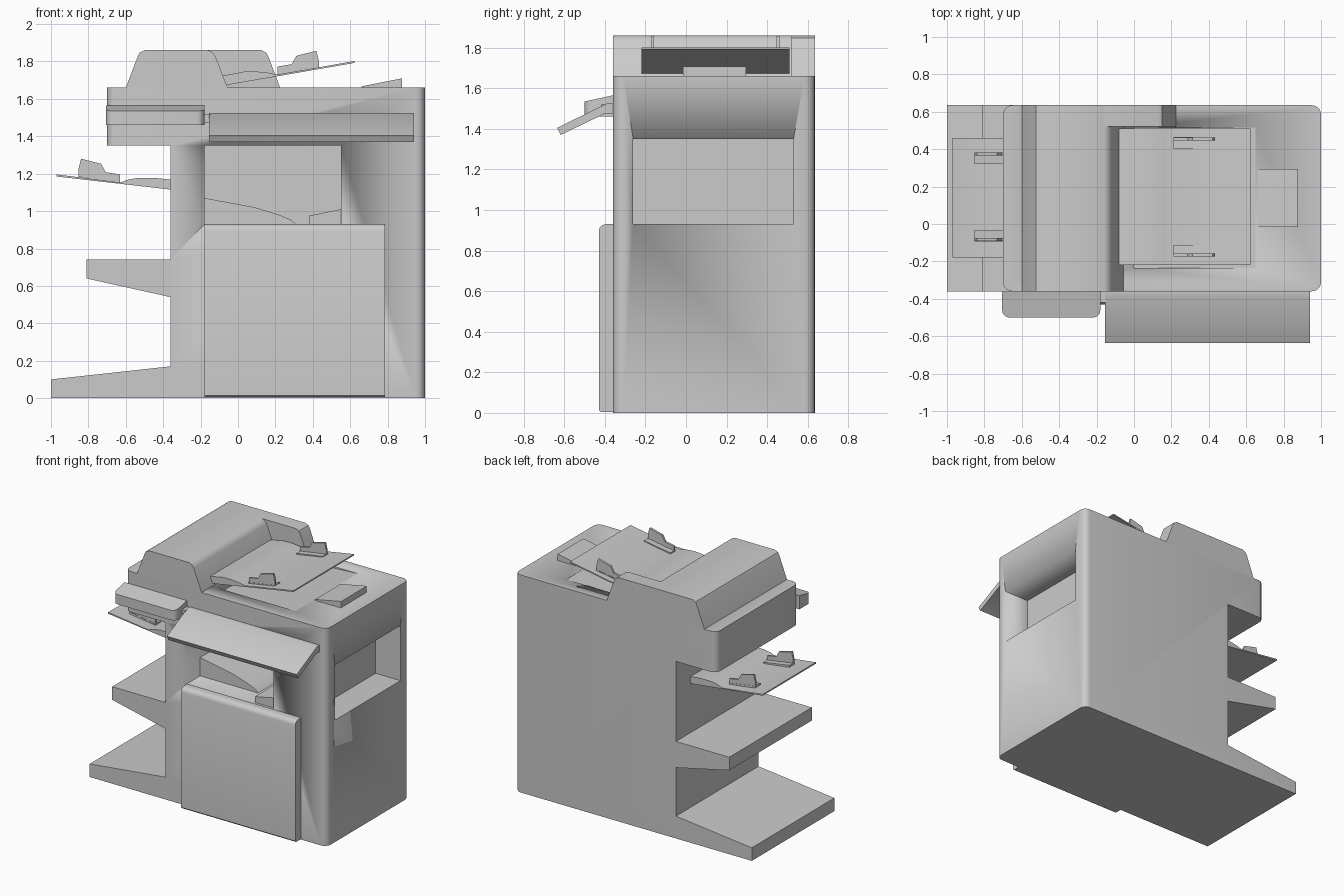
import bpy, bmesh
from mathutils import Vector

if "Cube" in bpy.data.objects:
    bpy.data.objects.remove(bpy.data.objects["Cube"])


def prism(name, pts, a, b, axis='Y', round_test=None, radius=0.05):
    """Extrude a closed profile between a and b. Axis Y: (x, z) points; axis X: (y, z) points."""
    bm = bmesh.new()

    def place(p, d):
        return Vector((p[0], d, p[1])) if axis == 'Y' else Vector((d, p[0], p[1]))

    va = [bm.verts.new(place(p, a)) for p in pts]
    vb = [bm.verts.new(place(p, b)) for p in pts]
    n = len(pts)
    bm.faces.new(va)
    bm.faces.new(vb[::-1])
    for i in range(n):
        j = (i + 1) % n
        bm.faces.new((va[j], va[i], vb[i], vb[j]))
    bmesh.ops.recalc_face_normals(bm, faces=bm.faces[:])
    if round_test:
        edges = [e for e in bm.edges if round_test(e.verts[0].co, e.verts[1].co)]
        bmesh.ops.bevel(bm, geom=edges, offset=radius, segments=5, profile=0.5, affect='EDGES')
    me = bpy.data.meshes.new(name)
    bm.to_mesh(me)
    bm.free()
    ob = bpy.data.objects.new(name, me)
    bpy.context.collection.objects.link(ob)
    bpy.context.view_layer.objects.active = ob
    bpy.ops.object.select_all(action='DESELECT')
    ob.select_set(True)
    bpy.ops.object.shade_smooth_by_angle(angle=0.6)
    return ob


def box(name, x, y, z):
    return prism(name, [(x[0], z[0]), (x[1], z[0]), (x[1], z[1]), (x[0], z[1])], *y)


def cut(target, cutter):
    cutter.hide_render = True
    m = target.modifiers.new('cut', 'BOOLEAN')
    m.operation, m.solver, m.object = 'DIFFERENCE', 'EXACT', cutter
    bpy.context.view_layer.objects.active = target
    bpy.ops.object.modifier_apply(modifier=m.name)
    bpy.data.objects.remove(cutter)


def upright(p, q):
    return abs(p.x - q.x) < 1e-4 and abs(p.y - q.y) < 1e-4


F, B = -0.36, 0.635  # front and back planes of the cabinet

# Cabinet with overhanging scanner head and left shelves
body = prism('cabinet', [(1, 0), (1, 1.66), (-0.70, 1.66), (-0.70, 1.35), (-0.36, 1.35),
                         (-0.36, 0.74), (-0.81, 0.74), (-0.81, 0.64), (-0.36, 0.54),
                         (-0.36, 0.17), (-1, 0.10), (-1, 0)], F, B,
             round_test=lambda p, q: upright(p, q) and (p.x > 0.99 or abs(p.x + 0.70) < 1e-3))

# Output bay, side recess and shallow paper well under the feeder tray
cut(body, box('bay_cutter', (-0.18, 0.55), (-0.5, 0.5), (0.93, 1.35)))
cut(body, box('side_cutter', (0.79, 1.2), (-0.26, 0.53), (0.93, 1.35)))
cut(body, prism('well_cutter', [(0.0, 1.62), (0.65, 1.659), (0.65, 1.7), (0.0, 1.7)], -0.235, 0.515))

# Sloped floor pieces in the output bay
prism('bay_tray_left', [(-0.18, 0.93), (0.31, 0.93), (0.28, 0.955), (0.22, 0.98), (0.09, 1.02),
                        (-0.18, 1.07)], -0.20, 0.5)
prism('bay_tray_right', [(0.38, 0.93), (0.55, 0.93), (0.55, 1.01), (0.38, 0.975)], -0.34, 0.5)

# Front door with rounded top edge
prism('front_door', [(F, 0.005), (-0.42, 0.005), (-0.43, 0.015), (-0.43, 0.895), (-0.425, 0.913),
                     (-0.412, 0.926), (-0.395, 0.93), (F, 0.93)], -0.18, 0.785, 'X')

# Tilted control panel, side ledge and connecting hinge
prism('control_panel', [(F, 1.525), (-0.39, 1.525), (-0.635, 1.405), (-0.617, 1.37),
                        (-0.40, 1.475), (F, 1.475)], -0.155, 0.94, 'X')
prism('front_ledge', [(F, 1.46), (-0.50, 1.46), (-0.50, 1.535), (F, 1.565)], -0.705, -0.18, 'X',
      round_test=lambda p, q: upright(p, q) and p.y < -0.49, radius=0.04)
box('panel_hinge', (-0.19, -0.15), (-0.42, F), (1.475, 1.52))

# Document feeder hump and its rear arm
hump_left = [(-0.60, 1.66), (-0.535, 1.83), (-0.525, 1.848), (-0.50, 1.86)]
prism('feeder_hump', hump_left + [(-0.16, 1.86), (-0.137, 1.85), (-0.122, 1.83), (-0.055, 1.66)], F, B)
prism('feeder_rear_arm', [(-0.3, 1.66), (-0.3, 1.86), (0.125, 1.86), (0.15, 1.848), (0.163, 1.825),
                          (0.225, 1.66)], 0.52, B)

# Feeder tray and left bypass tray
prism('feeder_tray', [(-0.06, 1.674), (0.622, 1.792), (0.622, 1.802), (0.21, 1.73), (0.16, 1.74),
                      (0.10, 1.746), (0.03, 1.745), (-0.09, 1.722)], -0.22, 0.51)
prism('bypass_tray', [(-0.36, 1.115), (-0.97, 1.185), (-0.97, 1.196), (-0.63, 1.153), (-0.58, 1.17),
                      (-0.53, 1.178), (-0.44, 1.177), (-0.36, 1.168)], -0.18, 0.46)


# Paper guides: a thin stepped fin with a flat foot, mirrored across each tray
def guides(name, x0, z0, s, centre, half):
    def prof(pts):
        return [(x0 + s * u, z0 + v) for u, v in pts]
    fin = prof([(0, 0), (0.22, 0.035), (0.22, 0.08), (0.207, 0.132), (0.10, 0.105),
                (0.075, 0.06), (0, 0.048)])
    foot = prof([(0, 0), (0.22, 0.035), (0.22, 0.05), (0, 0.015)])
    for side, label in ((1, 'rear'), (-1, 'front')):
        outer = centre + side * half
        prism(f'{name}_fin_{label}', fin, outer - side * 0.016, outer)
        prism(f'{name}_foot_{label}', foot, outer - side * 0.06, outer + side * 0.002)


guides('feeder_guide', 0.212, 1.725, 1, 0.145, 0.318)
guides('bypass_guide', -0.632, 1.148, -1, 0.145, 0.236)

# Paper stop wedge on the lid
prism('paper_stop', [(0.66, 1.655), (0.878, 1.655), (0.878, 1.708), (0.868, 1.708), (0.66, 1.667)],
      -0.015, 0.295)
